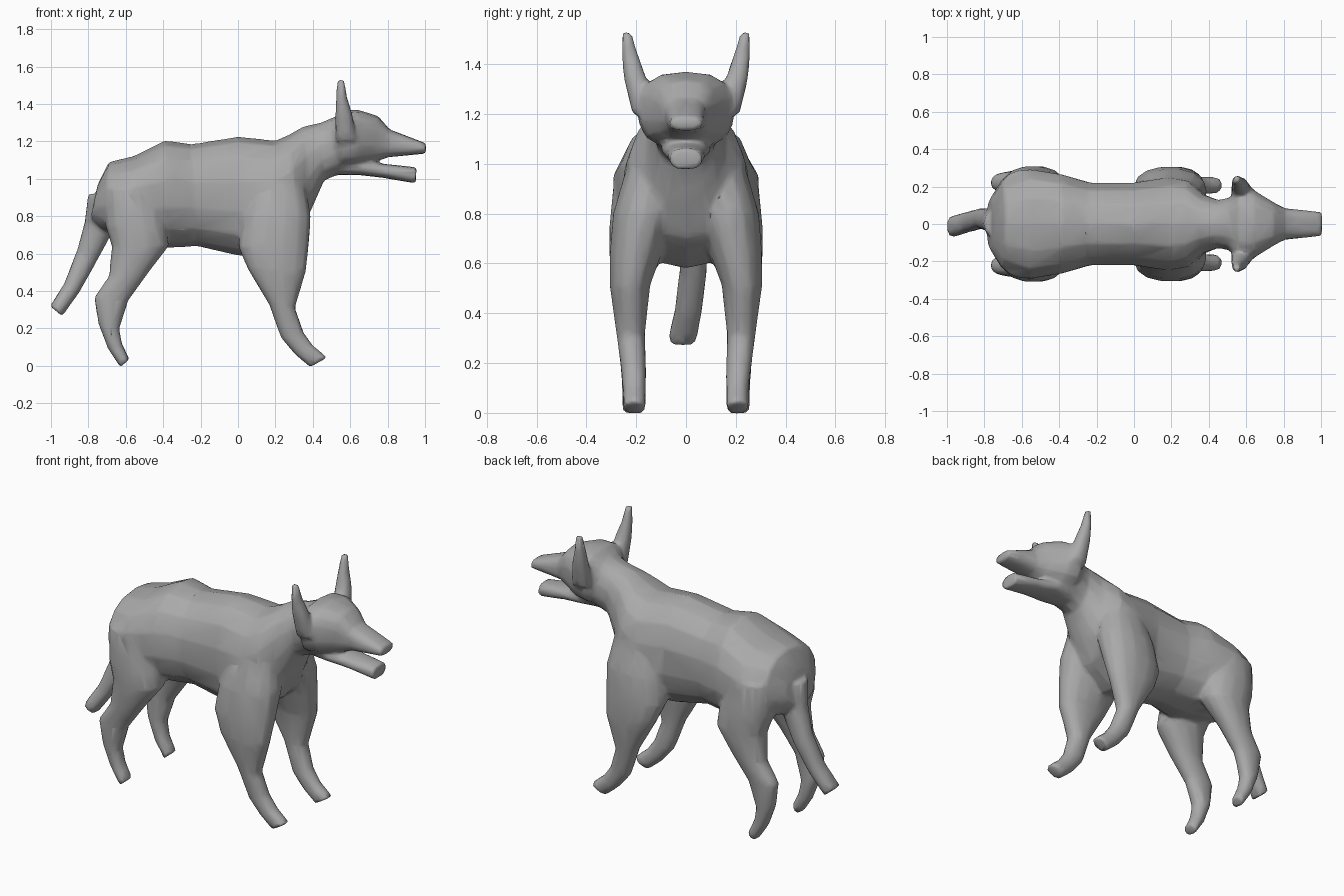
import bpy, bmesh, math
from mathutils import Vector

coat = bpy.data.materials.new("grey coat")
coat.diffuse_color = (0.4, 0.4, 0.4, 1)

bm = bmesh.new()
SIDES = 14


def loft(rings, side=1, power=0.9):
    """Closed tube. Ring = side-outline points (xa, za), (xb, zb), y centre, y half-width."""
    loops = []
    for xa, za, xb, zb, y, hw in rings:
        a, b = Vector((xa, 0, za)), Vector((xb, 0, zb))
        mid, half = (a + b) / 2, (b - a) / 2
        loop = []
        for i in range(SIDES):
            t = 2 * math.pi * i / SIDES
            c, s = (math.copysign(abs(f) ** power, f) for f in (math.cos(t), math.sin(t)))
            loop.append(bm.verts.new(mid + half * c + Vector((0, side * y + hw * s, 0))))
        loops.append(loop)
    faces = [bm.faces.new(loops[0]), bm.faces.new(loops[-1][::-1])]
    for p, q in zip(loops, loops[1:]):
        for i in range(SIDES):
            j = (i + 1) % SIDES
            faces.append(bm.faces.new((p[i], q[i], q[j], p[j])))
    bmesh.ops.recalc_face_normals(bm, faces=faces)


# torso and neck
loft([
    (-.79, .78, -.75, .97, 0, .13),
    (-.72, .72, -.69, 1.09, 0, .24),
    (-.56, .66, -.56, 1.12, 0, .30),
    (-.38, .63, -.39, 1.205, 0, .27),
    (-.22, .64, -.25, 1.185, 0, .225),
    (0, .59, 0, 1.225, 0, .225),
    (.16, .58, .2, 1.205, 0, .255),
    (.32, .70, .27, 1.235, 0, .235),
    (.395, .84, .35, 1.28, 0, .16),
    (.46, .99, .44, 1.30, 0, .13),
    (.55, 1.03, .54, 1.34, 0, .15),
])
# skull and upper muzzle
loft([
    (.49, 1.10, .51, 1.32, 0, .13),
    (.56, 1.06, .56, 1.365, 0, .195),
    (.64, 1.07, .64, 1.37, 0, .185),
    (.73, 1.09, .75, 1.335, 0, .12),
    (.80, 1.115, .81, 1.265, 0, .085),
    (1.005, 1.135, 1.005, 1.19, 0, .065),
], power=.75)
# lower jaw
loft([
    (.50, 1.02, .52, 1.15, 0, .09),
    (.65, 1.02, .65, 1.10, 0, .10),
    (.78, 1.005, .78, 1.08, 0, .08),
    (.95, .975, .955, 1.062, 0, .065),
], power=.8)
# tail
loft([
    (-.80, .93, -.64, .80, 0, .08),
    (-.82, .77, -.69, .68, .02, .065),
    (-.86, .62, -.765, .54, .03, .055),
    (-.93, .44, -.85, .39, .01, .055),
    (-1.005, .32, -.94, .265, -.015, .058),
])

for side in (-1, 1):
    # ear
    loft([
        (.52, 1.20, .64, 1.20, .165, .05),
        (.52, 1.34, .61, 1.35, .205, .045),
        (.525, 1.44, .582, 1.44, .225, .033),
        (.53, 1.53, .57, 1.525, .238, .018),
    ], side)
    # front leg
    loft([
        (.08, 1.02, .35, 1.02, .13, .10),
        (.02, .80, .39, .80, .17, .125),
        (0, .64, .38, .65, .20, .107),
        (.05, .52, .365, .51, .225, .083),
        (.165, .33, .305, .31, .222, .058),
        (.23, .15, .35, .18, .21, .05),
        (.30, .065, .40, .11, .207, .046),
        (.385, -.007, .478, .045, .207, .045),
    ], side)
    # hind leg
    loft([
        (-.72, .95, -.42, .95, .17, .12),
        (-.71, .75, -.38, .74, .19, .12),
        (-.675, .64, -.37, .64, .205, .105),
        (-.69, .48, -.47, .51, .222, .073),
        (-.77, .365, -.585, .35, .222, .055),
        (-.745, .22, -.635, .20, .215, .05),
        (-.695, .09, -.62, .12, .212, .046),
        (-.63, -.007, -.58, .035, .212, .045),
    ], side)

mesh = bpy.data.meshes.new("hound")
bm.to_mesh(mesh)
bm.free()
mesh.materials.append(coat)
hound = bpy.data.objects.new("hound", mesh)
bpy.context.collection.objects.link(hound)

# fuse the parts into one skin, soften the joins and reduce to a light mesh
skin = hound.modifiers.new("fuse", 'REMESH')
skin.mode = 'VOXEL'
skin.voxel_size = .012
skin.use_smooth_shade = True
soft = hound.modifiers.new("soften", 'SMOOTH')
soft.factor = .5
soft.iterations = 4
light = hound.modifiers.new("reduce", 'DECIMATE')
light.ratio = .08
